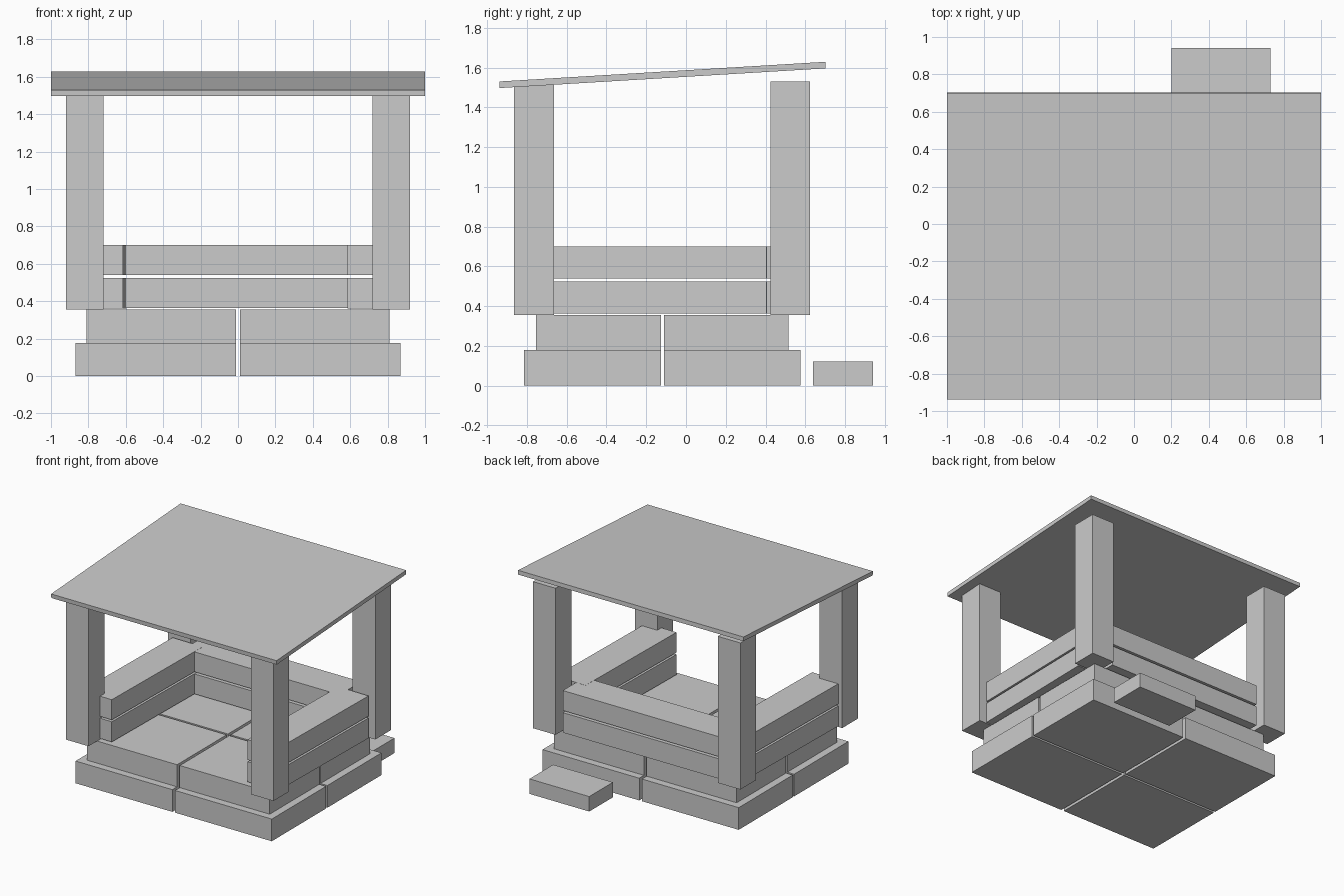
import bpy
import math
from mathutils import Matrix

cube = bpy.data.objects.get("Cube")
if cube:
    bpy.data.objects.remove(cube, do_unlink=True)

grey = bpy.data.materials.new("plain_grey")
grey.use_nodes = True
grey.diffuse_color = (0.6, 0.6, 0.6, 1)
shader = next(n for n in grey.node_tree.nodes if n.type == 'BSDF_PRINCIPLED')
shader.inputs["Base Color"].default_value = grey.diffuse_color


def box(name, center, size, turn=0.0, tilt=0.0):
    """Flat-faced box, turned about z or tilted about x (degrees)."""
    bpy.ops.mesh.primitive_cube_add(size=1, location=center)
    ob = bpy.context.object
    ob.name = name
    ob.data.transform(Matrix.Diagonal((*size, 1)))
    ob.rotation_euler = (math.radians(tilt), 0, math.radians(turn))
    ob.data.materials.append(grey)
    return ob


def span(name, x, y, z):
    """Box given by its extents along each axis."""
    ends = (x, y, z)
    return box(name, [(a + b) / 2 for a, b in ends], [b - a for a, b in ends])


# Stepped base: two layers of four blocks with a narrow cross gap
layers = (("lower", 0.87, -0.815, 0.575, 0, 0.178),
          ("upper", 0.81, -0.755, 0.515, 0.178, 0.355))
for layer, half, front, back, low, high in layers:
    for side, x in (("right", (-half, -0.012)), ("left", (0.012, half))):
        for end, y in (("front", (front, -0.127)), ("back", (-0.11, back))):
            span(f"{layer}_{end}_{side}_block", x, y, (low, high))

# Corner posts
for side, x in (("right", -0.82), ("left", 0.82)):
    for end, y in (("front", -0.765), ("back", 0.525)):
        box(f"{end}_{side}_post", (x, y, 0.943), (0.2, 0.2, 1.175))

# Low walls on three sides, each of two stacked beams
for level, z in (("lower", 0.443), ("upper", 0.62)):
    box(f"{level}_right_beam", (-0.741, -0.155, z), (0.27, 1.125, 0.162), turn=-1)
    box(f"{level}_left_beam", (0.73, -0.155, z), (0.27, 1.125, 0.162), turn=-1)
    box(f"{level}_back_beam", (0, 0.438, z), (1.38, 0.275, 0.16))

# Sloping roof slab
box("roof", (0, -0.118, 1.563), (2, 1.643, 0.033), tilt=3.45)

# Entry step behind the base
span("step", (0.2, 0.73), (0.64, 0.94), (0, 0.12))
